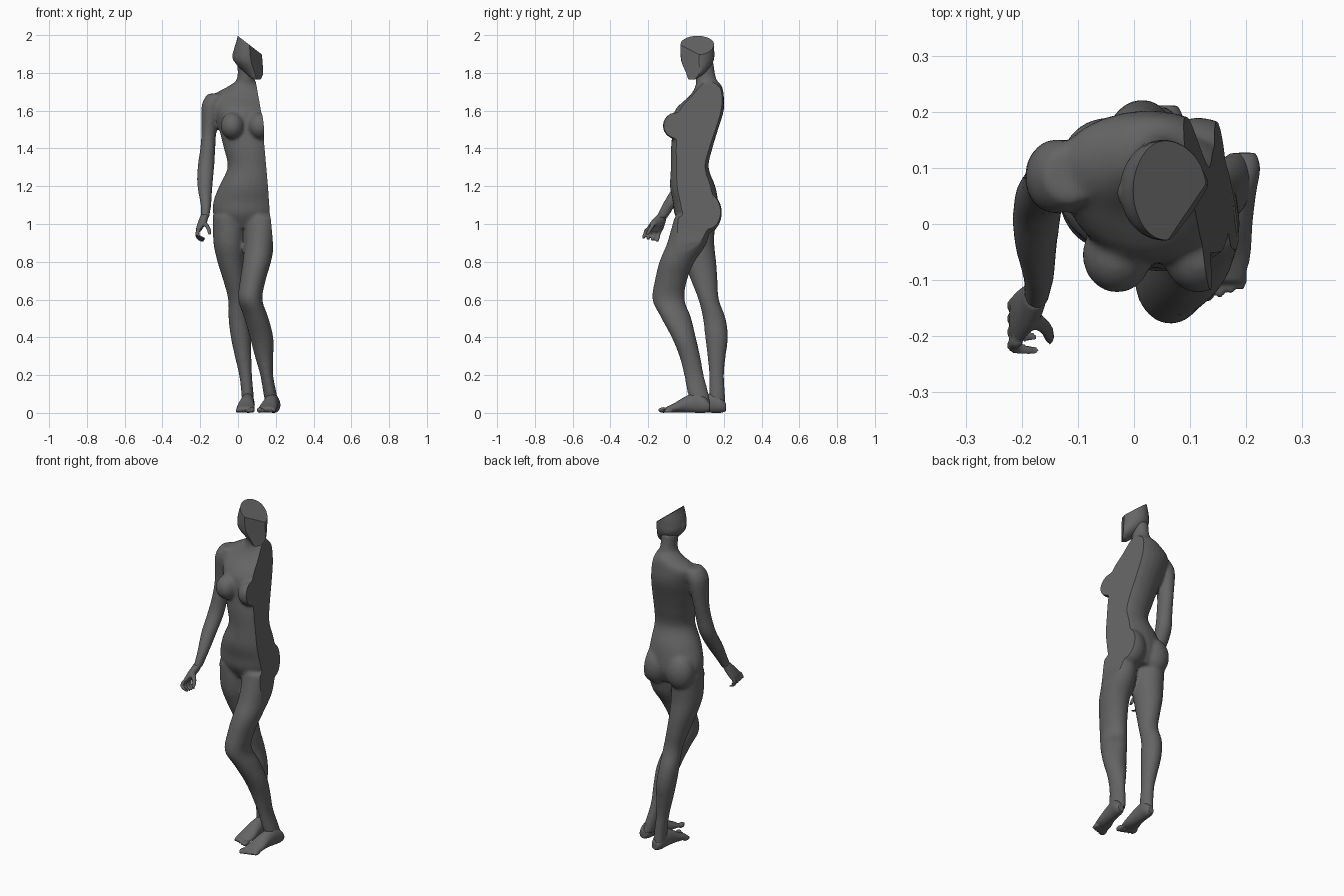
import bpy, bmesh, math
from mathutils import Vector, Matrix

old = bpy.data.objects.get("Cube")
if old:
    bpy.data.objects.remove(old, do_unlink=True)

# One dark grey for the whole figure
grey = bpy.data.materials.new("dark_grey")
grey.use_nodes = True
shade = (0.13, 0.13, 0.13, 1)
grey.diffuse_color = shade
grey.node_tree.nodes["Principled BSDF"].inputs["Base Color"].default_value = shade


def spline(points, steps=4):
    """Smooth curve through rings of (x, y, z, half width, half depth)."""
    pts = [Vector(p) for p in points]
    result = []
    for i in range(len(pts) - 1):
        before = pts[max(i - 1, 0)]
        start, end = pts[i], pts[i + 1]
        after = pts[min(i + 2, len(pts) - 1)]
        for s in range(steps):
            t = s / steps
            leave = (end - before) / 2
            arrive = (after - start) / 2
            result.append(start.lerp(end, t * t * (3 - 2 * t))
                          + leave * (t * (1 - t) ** 2)
                          - arrive * (t * t * (1 - t)))
    return result + [pts[-1]]


def tube(bm, points, along="z", sides=24):
    """Closed loft of ellipses, lying flat or upright across y."""
    loops = []
    for x, y, z, a, b in spline(points):
        loop = []
        for k in range(sides):
            ang = math.tau * k / sides
            u, v = a * math.cos(ang), b * math.sin(ang)
            place = (x + u, y + v, z) if along == "z" else (x + u, y, z + v)
            loop.append(bm.verts.new(place))
        loops.append(loop)
    for low, high in zip(loops, loops[1:]):
        for k in range(sides):
            n = (k + 1) % sides
            bm.faces.new((low[k], low[n], high[n], high[k]))
    bm.faces.new(loops[0])
    bm.faces.new(loops[-1])


def blob(bm, centre, radii):
    matrix = Matrix.Translation(centre) @ Matrix.Diagonal((*radii, 1))
    bmesh.ops.create_uvsphere(bm, u_segments=24, v_segments=16, radius=1, matrix=matrix)


def slice_off(bm, point, normal):
    """Cut away the side the normal points to and close the hole."""
    geom = bm.verts[:] + bm.edges[:] + bm.faces[:]
    bmesh.ops.bisect_plane(bm, geom=geom, plane_co=point, plane_no=normal, clear_outer=True)
    rim = [e for e in bm.edges if e.is_boundary]
    bmesh.ops.holes_fill(bm, edges=rim, sides=0)


def finish(name, bm, voxel, smoothing, cuts=()):
    """Fuse the overlapping forms, soften them, then make the flat cuts."""
    bmesh.ops.recalc_face_normals(bm, faces=bm.faces)
    mesh = bpy.data.meshes.new(name)
    bm.to_mesh(mesh)
    bm.free()
    obj = bpy.data.objects.new(name, mesh)
    bpy.context.collection.objects.link(obj)
    fuse = obj.modifiers.new("fuse", "REMESH")
    fuse.mode = "VOXEL"
    fuse.voxel_size = voxel
    soften = obj.modifiers.new("soften", "SMOOTH")
    soften.factor = 0.5
    soften.iterations = smoothing
    graph = bpy.context.evaluated_depsgraph_get()
    done = bpy.data.meshes.new_from_object(obj.evaluated_get(graph))
    obj.modifiers.clear()
    bm = bmesh.new()
    bm.from_mesh(done)
    for point, normal in cuts:
        slice_off(bm, point, normal)
    bm.to_mesh(done)
    bm.free()
    obj.data = done
    done.name = name
    done.materials.clear()
    done.materials.append(grey)
    done.polygons.foreach_set("use_smooth", [True] * len(done.polygons))
    done.set_sharp_from_angle(angle=math.radians(35))
    return obj


# Torso and neck
body = bmesh.new()
tube(body, [
    (.03, .06, .98, .11, .08), (.035, .055, 1.05, .165, .115),
    (.04, .05, 1.12, .17, .12), (.05, .035, 1.2, .15, .12),
    (.065, .02, 1.3, .12, .1), (.055, .03, 1.4, .13, .11),
    (.045, .05, 1.5, .145, .12), (.03, .07, 1.6, .155, .13),
    (.025, .11, 1.68, .155, .09), (.035, .12, 1.73, .085, .07),
    (.04, .105, 1.77, .045, .055), (.04, .09, 1.86, .045, .055)])
for x in (-.03, .115):
    blob(body, (x, -.055, 1.52), (.062, .068, .07))
for x in (-.045, .115):
    blob(body, (x, .115, 1.06), (.083, .075, .105))

# Straight right leg
tube(body, [
    (-.05, .055, 1.04, .085, .1), (-.047, .055, .9, .083, .095),
    (-.037, .075, .8, .072, .085), (-.018, .097, .7, .06, .07),
    (0, .12, .6, .052, .054), (.003, .15, .5, .053, .06),
    (.015, .162, .4, .053, .06), (.027, .162, .3, .044, .048),
    (.04, .162, .2, .034, .039), (.05, .165, .1, .032, .042),
    (.05, .165, .04, .03, .045)])

# Bent left leg
tube(body, [
    (.12, .04, 1.04, .09, .1), (.113, .005, .9, .08, .105),
    (.1, -.048, .8, .075, .093), (.078, -.08, .7, .068, .085),
    (.065, -.093, .6, .064, .085), (.095, -.055, .51, .064, .08),
    (.125, -.012, .4, .062, .064), (.138, .02, .3, .049, .055),
    (.152, .042, .2, .034, .052), (.17, .065, .1, .035, .055),
    (.182, .08, .04, .033, .05)])

# Right arm
tube(body, [
    (-.11, .088, 1.69, .05, .05), (-.138, .085, 1.63, .054, .067),
    (-.153, .08, 1.5, .04, .052), (-.16, .065, 1.4, .04, .047),
    (-.17, .04, 1.3, .044, .047), (-.175, -.02, 1.2, .04, .047),
    (-.17, -.09, 1.1, .028, .037), (-.175, -.13, 1.03, .022, .03)])
finish("body", body, .009, 6, [((.104, 0, 1.75), (1, .1, .09))])

# Head, with the crown and face sliced away
head = bmesh.new()
tube(head, [
    (.105, .03, 1.765, .025, .02), (.088, .05, 1.8, .05, .05),
    (.055, .06, 1.86, .075, .085), (.053, .06, 1.92, .075, .09),
    (.055, .06, 1.98, .06, .085), (.055, .06, 2.04, .05, .06)])
blob(head, (-.018, .055, 1.89), (.012, .02, .03))
finish("head", head, .006, 3, [
    ((0, .05, 1.995), (.61, 0, .79)),
    ((.095, .02, 1.9), (.85, -.55, .05)),
    ((.132, .08, 1.9), (1, 0, 0))])

# Right hand with curled fingers and thumb
hand = bmesh.new()
tube(hand, [
    (-.175, -.125, 1.05, .021, .027), (-.188, -.148, 1.01, .024, .04),
    (-.205, -.165, .975, .017, .046), (-.21, -.17, .96, .012, .042)])
for k in range(4):
    y = -.135 - .024 * k
    lift = .006 * k
    tube(hand, [
        (-.207, y, .975, .011, .012), (-.216, y - .01, .945, .011, .011),
        (-.205, y - .016, .918 + lift, .011, .01),
        (-.18, y - .018, .906 + lift, .013, .009)], sides=12)
tube(hand, [
    (-.185, -.165, 1.015, .015, .017), (-.158, -.185, .98, .012, .013),
    (-.15, -.205, .945, .009, .01)], sides=12)
finish("right_hand", hand, .005, 2)


# Feet with toes
def foot(name, heel, ball):
    bm = bmesh.new()
    heel, ball = Vector(heel), Vector(ball)
    rings = []
    for t, z, wide, tall in [(-.2, .03, .02, .022), (-.05, .042, .033, .042),
                             (.2, .052, .035, .052), (.5, .045, .04, .043),
                             (.8, .028, .048, .026), (1.05, .018, .045, .014)]:
        spot = heel.lerp(ball, t)
        rings.append((spot.x, spot.y, z, wide, tall))
    tube(bm, rings, along="y")
    inner = -1 if ball.x > .1 else 1
    for k in range(5):
        across = inner * (.037 - .019 * k)
        size = .015 if k == 0 else .0105
        blob(bm, (ball.x + across, ball.y - .025 + .007 * k, size), (size, .027, size))
    finish(name, bm, .005, 2)


foot("right_foot", (.055, .175), (.037, -.005))
foot("left_foot", (.19, .09), (.152, -.095))
